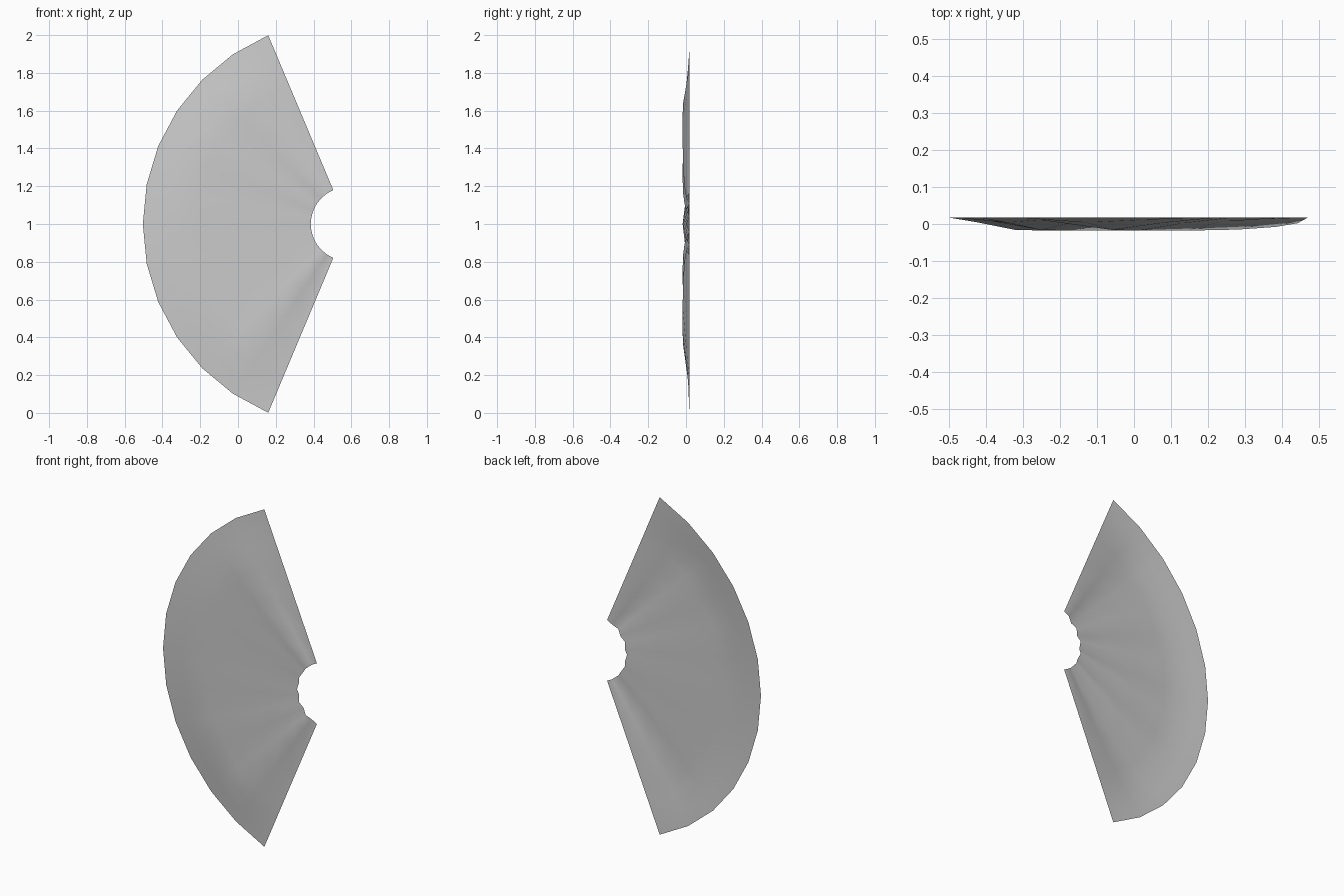
import bpy, bmesh, math

if "Cube" in bpy.data.objects:
    bpy.data.objects.remove(bpy.data.objects["Cube"])

# Plain grey material
grey = bpy.data.materials.new("light grey")
grey.use_nodes = True
colour = (0.6, 0.6, 0.6, 1)
grey.diffuse_color = colour
grey.node_tree.nodes["Principled BSDF"].inputs["Base Color"].default_value = colour

# Fan layout: rings run around the hub, columns run outwards
SEGMENTS = 12
HALF_ANGLE = math.radians(67.2)
HUB_X, HUB_Z = 0.58, 1.0
BACK = 0.018
# radius, depth on a ridge, depth in a valley
RINGS = [
    (0.195, 0.002, 0.018),
    (0.28, -0.008, 0.016),
    (0.42, -0.015, 0.012),
    (0.62, -0.018, 0.006),
    (0.80, -0.018, 0.002),
    (0.90, -0.016, 0.003),
    (1.00, 0.004, 0.011),
    (1.084, BACK, BACK),
]


def fan_point(column, radius, ridge, valley):
    angle = HALF_ANGLE * (1 - 2 * column / SEGMENTS)
    if column in (0, SEGMENTS):
        depth = BACK
    else:
        depth = valley if column % 2 else ridge
    return (HUB_X - radius * math.cos(angle), depth,
            HUB_Z + radius * math.sin(angle))


# Pleated sheet
bm = bmesh.new()
grid = [[bm.verts.new(fan_point(c, *ring)) for c in range(SEGMENTS + 1)]
        for ring in RINGS]
for inner, outer in zip(grid, grid[1:]):
    for c in range(SEGMENTS):
        face = bm.faces.new((inner[c], outer[c], outer[c + 1], inner[c + 1]))
        face.smooth = True
bm.normal_update()
if sum(f.normal.y for f in bm.faces) > 0:
    bmesh.ops.reverse_faces(bm, faces=bm.faces[:])

mesh = bpy.data.meshes.new("pleated_fan")
bm.to_mesh(mesh)
bm.free()
mesh.materials.append(grey)
fan = bpy.data.objects.new("pleated_fan", mesh)
bpy.context.collection.objects.link(fan)
